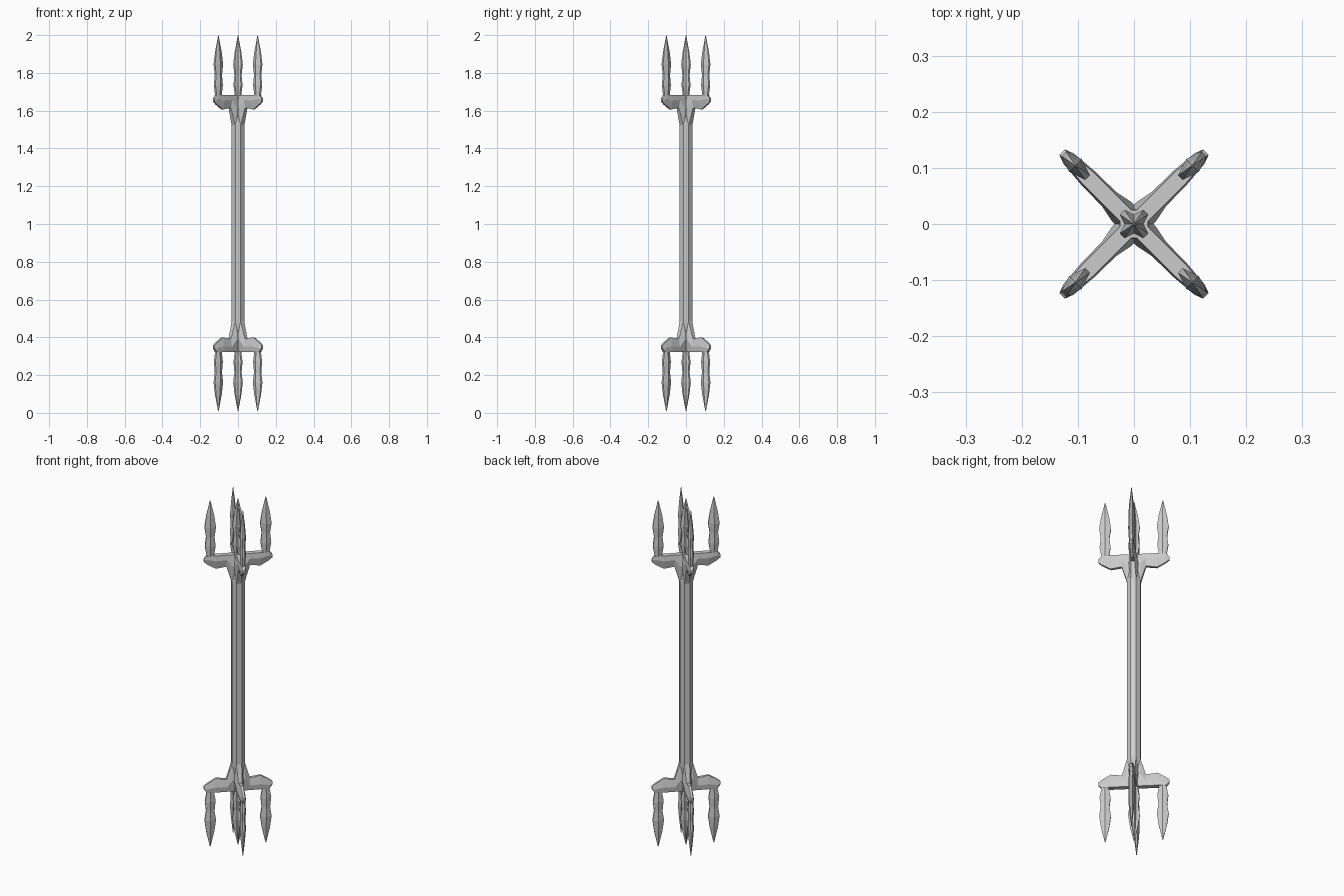
import bpy, bmesh, math
from mathutils import Matrix

if "Cube" in bpy.data.objects:
    bpy.data.objects.remove(bpy.data.objects["Cube"])

MID = 1.003      # height of the mirror plane between both ends
steel = bpy.data.materials.new("steel grey")
steel.diffuse_color = (0.6, 0.6, 0.6, 1)
steel.use_nodes = True
steel.node_tree.nodes["Principled BSDF"].inputs["Base Color"].default_value = steel.diffuse_color


def loft(name, rings):
    """Skin a list of equal-length point rings, capping both ends."""
    bm = bmesh.new()
    vs = [[bm.verts.new(p) for p in r] for r in rings]
    n = len(rings[0])
    for a, b in zip(vs, vs[1:]):
        for i in range(n):
            j = (i + 1) % n
            bm.faces.new((a[i], a[j], b[j], b[i]))
    bm.faces.new(vs[0][::-1])
    bm.faces.new(vs[-1])
    bmesh.ops.recalc_face_normals(bm, faces=bm.faces)
    me = bpy.data.meshes.new(name)
    bm.to_mesh(me)
    bm.free()
    me.materials.append(steel)
    ob = bpy.data.objects.new(name, me)
    bpy.context.collection.objects.link(ob)
    return ob


def octagon(apothem, z):
    r = apothem / math.cos(math.pi / 8)
    return [(r * math.cos(math.pi / 8 + k * math.pi / 4),
             r * math.sin(math.pi / 8 + k * math.pi / 4), z) for k in range(8)]


def blade(name, cx):
    """Wavy double-edged blade, wide along x, centred on x = cx."""
    prof = [(1.66, .018, .006, .012), (1.69, .020, .006, .013), (1.735, .028, .006, .016),
            (1.79, .022, .005, .014), (1.845, .030, .006, .016), (1.91, .021, .004, .011),
            (1.997, .0015, .0006, .001)]
    return loft(name, [[(cx + a, -e, z), (cx + a, e, z), (cx, t, z),
                        (cx - a, e, z), (cx - a, -e, z), (cx, -t, z)]
                       for z, a, e, t in prof])


def arm(name):
    """Bevelled crossbar arm along +x with the strut that runs into the shaft."""
    # radius, top z, bottom z, top / middle / bottom half width
    prof = [(0.0, 1.683, 1.51, .014, .026, .016), (.033, 1.683, 1.52, .014, .024, .014),
            (.062, 1.683, 1.615, .014, .018, .009), (.118, 1.683, 1.606, .014, .017, .007),
            (.165, 1.683, 1.634, .010, .013, .006), (.181, 1.664, 1.648, .006, .007, .006)]
    return loft(name, [[(r, wt, zt), (r, wm, zt * .6 + zb * .4), (r, wb, zb),
                        (r, -wb, zb), (r, -wm, zt * .6 + zb * .4), (r, -wt, zt)]
                       for r, zt, zb, wt, wm, wb in prof])


def place(ob, angle, end):
    """Spin a part about z; for the lower end flip it across the mid plane."""
    m = Matrix.Rotation(angle, 4, 'Z')
    if end == "lower":
        m = (Matrix.Translation((0, 0, 2 * MID)) @ Matrix.Diagonal((1, 1, -1, 1)) @ m)
    ob.data.transform(m)
    if end == "lower":
        ob.data.flip_normals()


# shaft
loft("shaft", [octagon(.034, 0.486), octagon(.034, 1.52)])

for end in ("upper", "lower"):
    # tapering hub between the arms
    place(loft(end + "_hub", [octagon(.034, 1.52), octagon(.025, 1.683)]), 0, end)
    # centre spike from two crossed blades
    for k in range(2):
        place(blade(f"{end}_centre_blade_{k + 1}", 0), math.pi / 4 + k * math.pi / 2, end)
    # four diagonal arms, each with an outer prong
    for k in range(4):
        ang = math.pi / 4 + k * math.pi / 2
        place(arm(f"{end}_arm_{k + 1}"), ang, end)
        place(blade(f"{end}_prong_{k + 1}", .147), ang, end)
